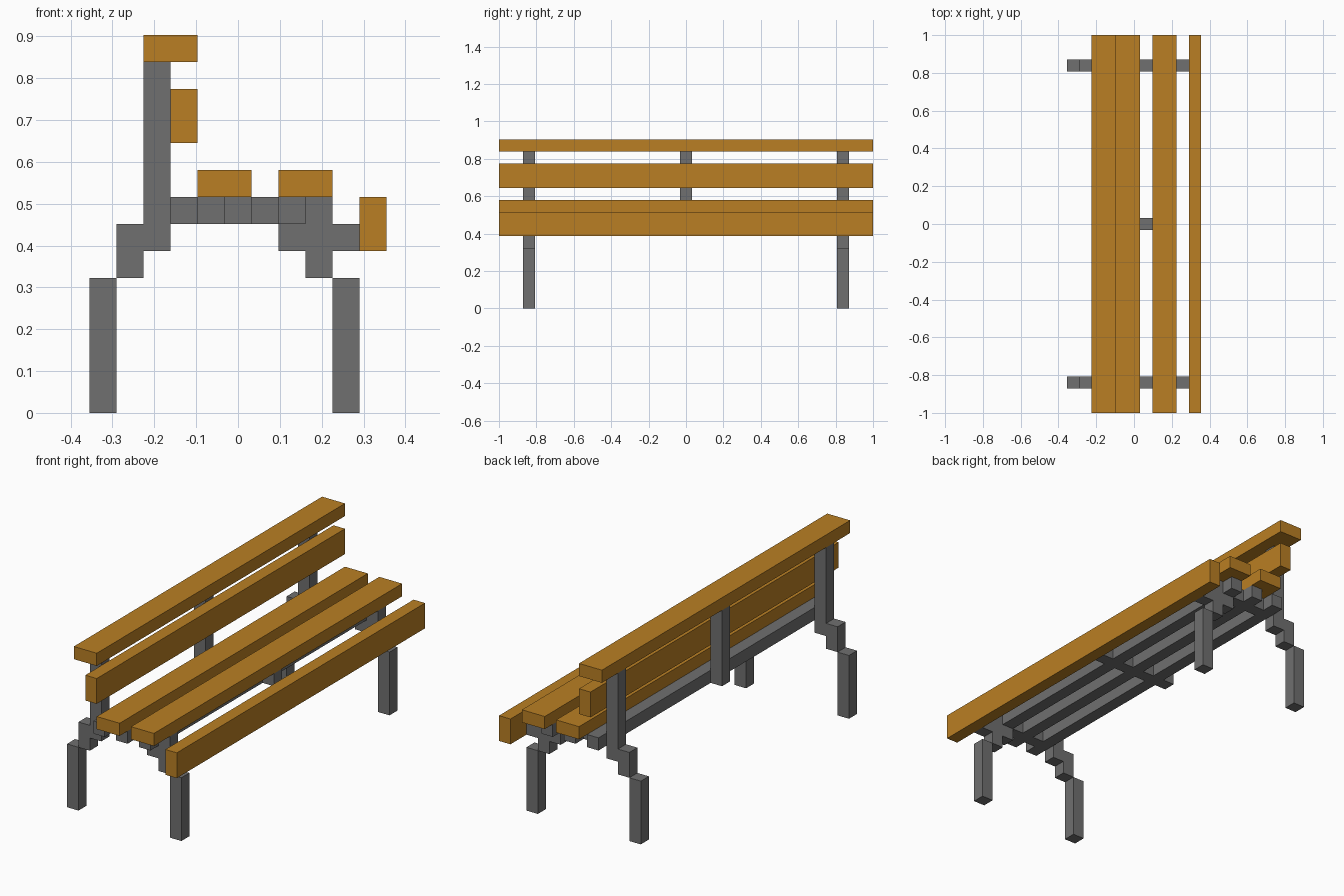
import bpy, bmesh

if "Cube" in bpy.data.objects:
    bpy.data.objects.remove(bpy.data.objects["Cube"])

U = 2 / 31  # the bench is built on a grid: 31 units long


def material(name, color):
    m = bpy.data.materials.new(name)
    m.diffuse_color = (*color, 1)
    m.use_nodes = True
    m.node_tree.nodes["Principled BSDF"].inputs["Base Color"].default_value = m.diffuse_color
    return m


WOOD = material("warm wood", (0.49, 0.212, 0.017))
METAL = material("grey metal", (0.162, 0.162, 0.162))


def extrude_profile(name, points, y0, y1, mat):
    """Extrude an x/z outline (grid units) along y."""
    bm = bmesh.new()
    face = bm.faces.new([bm.verts.new((x * U, y0 * U, z * U)) for x, z in points])
    geo = bmesh.ops.extrude_face_region(bm, geom=[face])["geom"]
    moved = [v for v in geo if isinstance(v, bmesh.types.BMVert)]
    bmesh.ops.translate(bm, verts=moved, vec=(0, (y1 - y0) * U, 0))
    bmesh.ops.recalc_face_normals(bm, faces=bm.faces)
    mesh = bpy.data.meshes.new(name)
    bm.to_mesh(mesh)
    bm.free()
    mesh.materials.append(mat)
    ob = bpy.data.objects.new(name, mesh)
    bpy.context.collection.objects.link(ob)
    return ob


def bar(name, x0, x1, z0, z1, y0, y1, mat):
    return extrude_profile(name, [(x0, z0), (x1, z0), (x1, z1), (x0, z1)], y0, y1, mat)


# Wooden slats, full length
for name, x0, x1, z0, z1 in [
    ("top_rail", -3.5, -1.5, 13, 14),
    ("back_slat", -2.5, -1.5, 10, 12),
    ("rear_seat_slat", -1.5, 0.5, 8, 9),
    ("front_seat_slat", 1.5, 3.5, 8, 9),
    ("front_edge_slat", 4.5, 5.5, 6, 8),
]:
    bar(name, x0, x1, z0, z1, -15.5, 15.5, WOOD)

# Long metal rails under the seat
for i, x in enumerate((-2, 0, 2)):
    bar(f"seat_rail_{i + 1}", x - 0.5, x + 0.5, 7, 8, -14.5, 14.5, METAL)

# End frames: stepped brackets, seat support and back post in one outline
END_FRAME = [
    (-4.5, 5), (-3.5, 5), (-3.5, 6), (-2.5, 6), (-2.5, 7), (1.5, 7), (1.5, 6),
    (2.5, 6), (2.5, 5), (3.5, 5), (3.5, 6), (4.5, 6), (4.5, 7), (3.5, 7),
    (3.5, 8), (-2.5, 8), (-2.5, 13), (-3.5, 13), (-3.5, 7), (-4.5, 7),
]
for side, y in (("near", -13), ("far", 13)):
    extrude_profile(f"{side}_end_frame", END_FRAME, y - 0.5, y + 0.5, METAL)
    bar(f"{side}_front_leg", 3.5, 4.5, 0, 5, y - 0.5, y + 0.5, METAL)
    bar(f"{side}_back_leg", -5.5, -4.5, 0, 5, y - 0.5, y + 0.5, METAL)

# Middle frame: L-shaped cross bar and back post
MIDDLE = [(-3.5, 7), (3.5, 7), (3.5, 8), (-2.5, 8), (-2.5, 13), (-3.5, 13)]
extrude_profile("middle_frame", MIDDLE, -0.5, 0.5, METAL)
